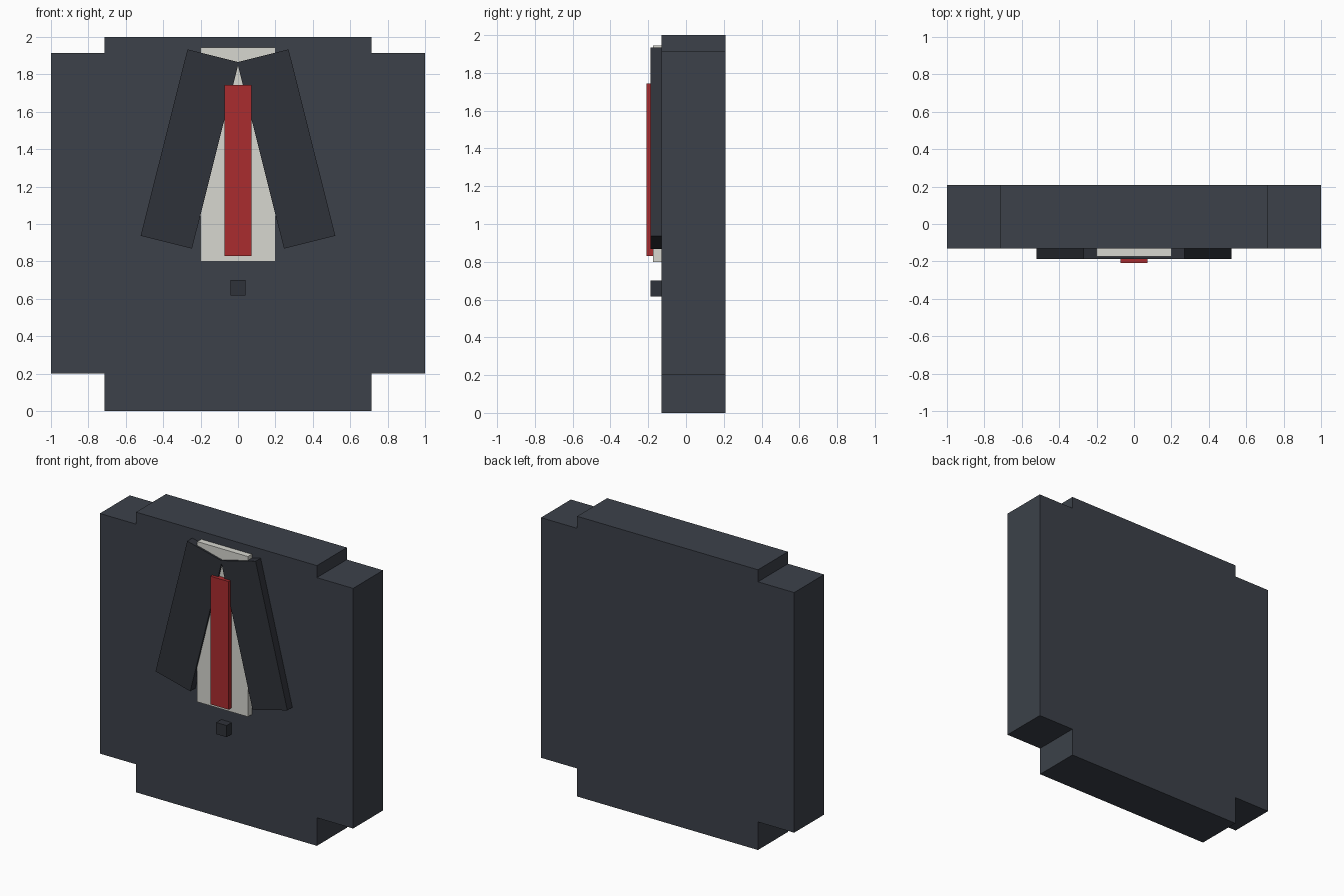
import bpy
from math import radians

if "Cube" in bpy.data.objects:
    bpy.data.objects.remove(bpy.data.objects["Cube"])


def material(name, rgb):
    m = bpy.data.materials.new(name)
    m.diffuse_color = (*rgb, 1.0)
    m.use_nodes = True
    m.node_tree.nodes["Principled BSDF"].inputs["Base Color"].default_value = m.diffuse_color
    return m


navy = material("navy_cloth", (0.045, 0.053, 0.068))
dark = material("dark_cloth", (0.028, 0.032, 0.041))
white = material("shirt_white", (0.68, 0.68, 0.63))
red = material("tie_red", (0.40, 0.025, 0.028))


def box(name, cx, width, z0, z1, y0, y1, mat, tilt=0.0):
    """Box spanning z0..z1 and y0..y1, tilted in the front plane about its centre."""
    bpy.ops.mesh.primitive_cube_add(size=1, location=(cx, (y0 + y1) / 2, (z0 + z1) / 2))
    ob = bpy.context.object
    ob.name = name
    ob.scale = (width, y1 - y0, z1 - z0)
    ob.rotation_euler.y = radians(tilt)
    ob.data.materials.append(mat)
    return ob


FRONT, BACK = -0.13, 0.208   # jacket faces

# Jacket body
box("jacket_body", 0, 1.428, 0, 2.0, FRONT, BACK, navy)

# Shirt panel, tie and button on the chest
box("shirt_panel", 0, 0.4, 0.80, 1.944, -0.174, FRONT, white)
box("tie", 0, 0.144, 0.83, 1.744, -0.208, -0.174, red)
box("button", 0, 0.082, 0.617, 0.70, -0.187, FRONT, dark)

# Sleeves and slanted lapels, mirrored left and right
for side, s in (("left", -1), ("right", 1)):
    box(f"{side}_sleeve", s * 0.857, 0.286, 0.2, 1.914, FRONT, BACK, navy)
    box(f"{side}_lapel", s * 0.258, 0.283, 1.401 - 0.514, 1.401 + 0.514,
        -0.187, FRONT, dark, tilt=-14.1 * s)
